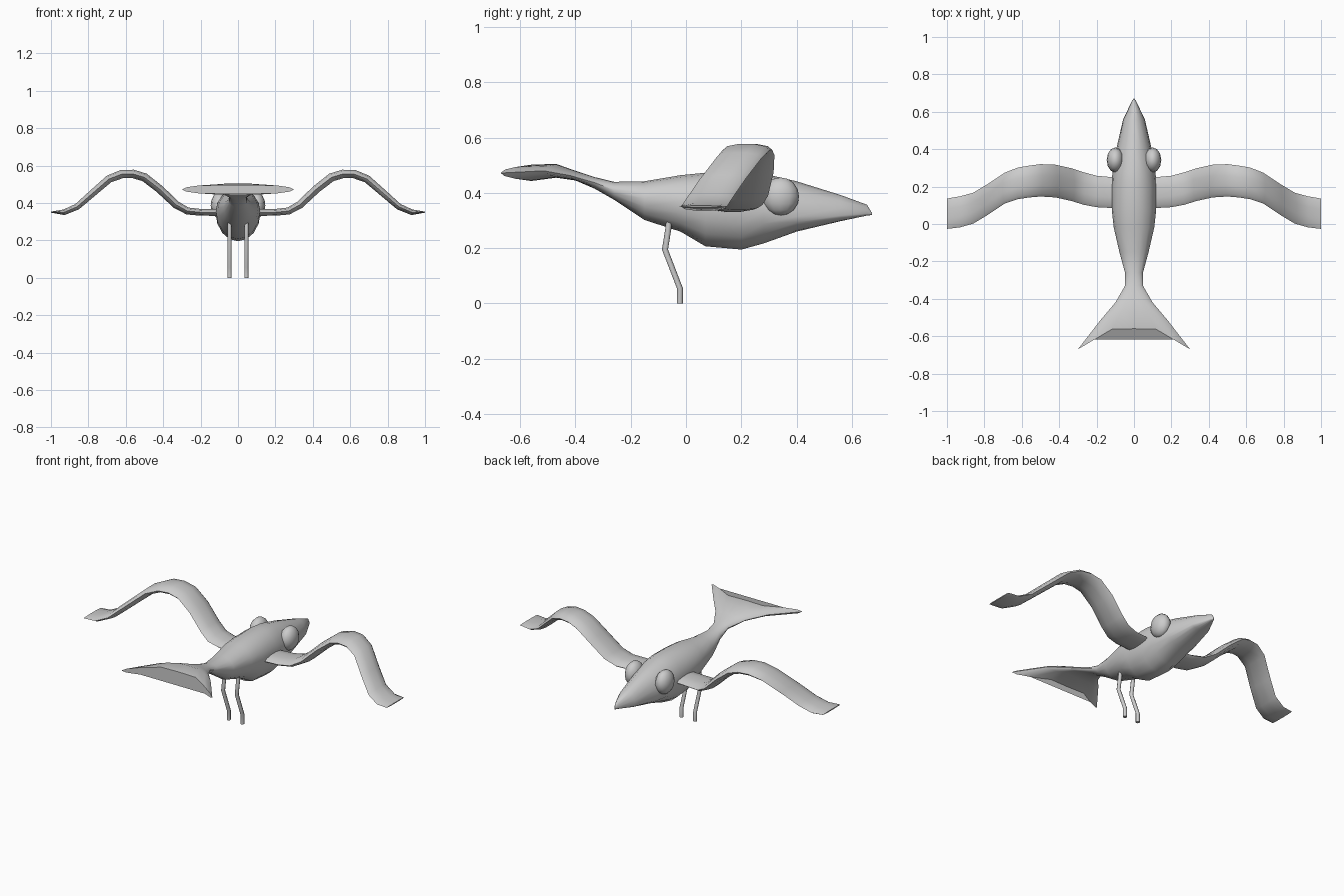
import bpy, bmesh, math
from mathutils import Vector

if "Cube" in bpy.data.objects:
    bpy.data.objects.remove(bpy.data.objects["Cube"])

grey = bpy.data.materials.new("plumage_grey")
grey.diffuse_color = (0.6, 0.6, 0.6, 1)
grey.use_nodes = True
grey.node_tree.nodes["Principled BSDF"].inputs["Base Color"].default_value = grey.diffuse_color


def finish(obj, angle=40):
    obj.data.materials.append(grey)
    bpy.ops.object.select_all(action='DESELECT')
    obj.select_set(True)
    bpy.context.view_layer.objects.active = obj
    bpy.ops.object.shade_smooth_by_angle(angle=math.radians(angle))


def loft(name, rings, angle=40):
    """Skin a list of equal-length rings and cap both ends."""
    bm = bmesh.new()
    loops = [[bm.verts.new(p) for p in ring] for ring in rings]
    n = len(loops[0])
    for a, b in zip(loops, loops[1:]):
        for i in range(n):
            j = (i + 1) % n
            bm.faces.new((a[i], a[j], b[j], b[i]))
    bm.faces.new(loops[0][::-1])
    bm.faces.new(loops[-1])
    bmesh.ops.recalc_face_normals(bm, faces=bm.faces)
    me = bpy.data.meshes.new(name)
    bm.to_mesh(me)
    bm.free()
    obj = bpy.data.objects.new(name, me)
    bpy.context.collection.objects.link(obj)
    finish(obj, angle)


# Body, beak and forked tail: y, half width, top, widest height, bottom, sweep of the sides
stations = [
    (-0.56, 0.30, 0.502, 0.472, 0.443, 0.11),
    (-0.47, 0.18, 0.505, 0.480, 0.455, 0.045),
    (-0.40, 0.10, 0.480, 0.463, 0.445, 0.02),
    (-0.33, 0.048, 0.457, 0.437, 0.415, 0),
    (-0.26, 0.048, 0.440, 0.41, 0.375, 0),
    (-0.15, 0.078, 0.442, 0.38, 0.302, 0),
    (-0.02, 0.108, 0.464, 0.37, 0.26, 0),
    (0.07, 0.118, 0.473, 0.36, 0.207, 0),
    (0.20, 0.120, 0.478, 0.35, 0.195, 0),
    (0.28, 0.115, 0.470, 0.335, 0.217, 0),
    (0.40, 0.095, 0.442, 0.315, 0.26, 0),
    (0.56, 0.058, 0.392, 0.318, 0.298, 0),
    (0.655, 0.012, 0.357, 0.325, 0.318, 0),
    (0.672, 0.002, 0.328, 0.324, 0.320, 0),
]
SIDES = 16
body = []
for y, w, top, mid, low, sweep in stations:
    ring = []
    for i in range(SIDES):
        a = 2 * math.pi * i / SIDES
        c, s = math.cos(a), math.sin(a)
        back = sweep * max(0, abs(c) - 0.38) / 0.62
        ring.append((w * c, y - back, mid + s * ((top - mid) if s > 0 else (mid - low))))
    body.append(ring)
loft("body", body)

# Wings: x, height, leading y, trailing y, half thickness
wing_path = [
    (0.06, 0.348, 0.245, 0.082, 0.018),
    (0.20, 0.350, 0.258, 0.090, 0.019),
    (0.27, 0.357, 0.277, 0.103, 0.020),
    (0.33, 0.390, 0.297, 0.122, 0.022),
    (0.42, 0.475, 0.317, 0.142, 0.023),
    (0.50, 0.537, 0.320, 0.147, 0.024),
    (0.56, 0.555, 0.312, 0.142, 0.024),
    (0.62, 0.555, 0.302, 0.133, 0.024),
    (0.69, 0.528, 0.275, 0.110, 0.022),
    (0.78, 0.450, 0.215, 0.050, 0.020),
    (0.86, 0.380, 0.167, 0.002, 0.018),
    (0.93, 0.350, 0.148, -0.018, 0.016),
    (1.00, 0.351, 0.136, -0.026, 0.003),
]
# Legs: bent path in y, z
leg_path = [(-0.060, 0.31), (-0.064, 0.27), (-0.076, 0.195), (-0.022, 0.055), (-0.022, 0.0)]

for side, label in ((-1, "left"), (1, "right")):
    rings = []
    for k, (x, z, lead, trail, t) in enumerate(wing_path):
        p = wing_path[max(k - 1, 0)]
        q = wing_path[min(k + 1, len(wing_path) - 1)]
        d = Vector((q[0] - p[0], q[1] - p[1])).normalized()
        if k == len(wing_path) - 1:
            d = Vector((1, 0))
        ring = []
        for i in range(10):
            a = 2 * math.pi * i / 10
            h = t * math.sin(a)
            ring.append((side * (x - d.y * h),
                         (lead + trail) / 2 + (lead - trail) / 2 * math.cos(a),
                         z + d.x * h))
        rings.append(ring)
    loft(label + "_wing", rings, 50)

    legs = []
    for y, z in leg_path:
        legs.append([(side * 0.045 + 0.011 * math.cos(i * math.pi / 4),
                      y + 0.011 * math.sin(i * math.pi / 4), z) for i in range(8)])
    loft(label + "_leg", legs, 50)

    # Eye bulging from the side of the head
    bpy.ops.mesh.primitive_uv_sphere_add(segments=12, ring_count=8, radius=1,
                                         location=(side * 0.10, 0.342, 0.387))
    eye = bpy.context.object
    eye.name = label + "_eye"
    eye.scale = (0.046, 0.067, 0.069)
    bpy.ops.object.transform_apply(location=False, rotation=False, scale=True)
    finish(eye, 50)
